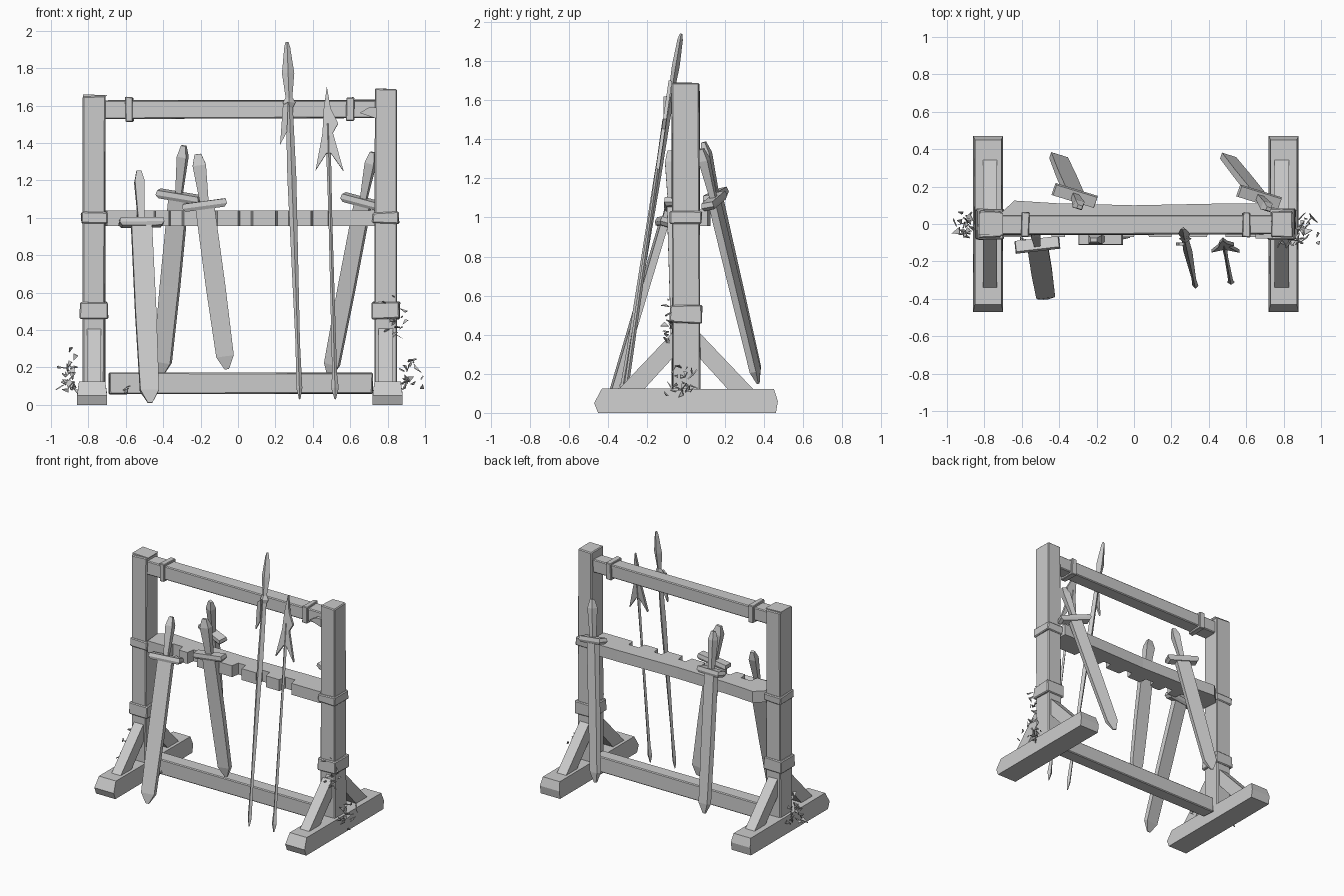
import bpy, bmesh, random
from mathutils import Vector, Matrix

if "Cube" in bpy.data.objects:
    bpy.data.objects.remove(bpy.data.objects["Cube"])

random.seed(4)


def finish(name, bm):
    bmesh.ops.recalc_face_normals(bm, faces=bm.faces)
    me = bpy.data.meshes.new(name)
    bm.to_mesh(me)
    bm.free()
    ob = bpy.data.objects.new(name, me)
    bpy.context.collection.objects.link(ob)
    return ob


def add_loft(bm, rings):
    """Bridge closed rings of points and cap both ends."""
    vs = [[bm.verts.new(p) for p in r] for r in rings]
    n = len(vs[0])
    for a, b in zip(vs, vs[1:]):
        for i in range(n):
            bm.faces.new((a[i], a[(i + 1) % n], b[(i + 1) % n], b[i]))
    bm.faces.new(vs[0])
    bm.faces.new(vs[-1])


def box(name, x0, x1, y0, y1, z0, z1, bevel=0.006, wobble=0.004):
    """Slightly uneven hand-cut timber."""
    bm = bmesh.new()
    add_loft(bm, [[(x, y, z) for x, y in ((x0, y0), (x1, y0), (x1, y1), (x0, y1))]
                  for z in (z0, z1)])
    for v in bm.verts:
        if v.co.z > 0.01:
            v.co += Vector([random.uniform(-wobble, wobble) for _ in range(3)])
    if bevel:
        bmesh.ops.bevel(bm, geom=bm.edges[:], offset=bevel, segments=1, affect='EDGES')
    return finish(name, bm)


def prism(name, pts, a, b, axis):
    """Extrude a 2D outline along x (pts = y,z), y (pts = x,z) or z (pts = x,y)."""
    bm = bmesh.new()
    put = {'X': lambda p, d: (d, p[0], p[1]), 'Y': lambda p, d: (p[0], d, p[1]),
           'Z': lambda p, d: (p[0], p[1], d)}[axis]
    add_loft(bm, [[put(p, d) for p in pts] for d in (a, b)])
    return finish(name, bm)


def frame(tip, top):
    """Local frame with z running from the tip to the top, x across the blade."""
    tip, top = Vector(tip), Vector(top)
    z = (top - tip).normalized()
    x = Vector((0, 1, 0)).cross(z).normalized()
    y = z.cross(x)
    m = Matrix((x, y, z)).transposed().to_4x4()
    m.translation = tip
    return m, (top - tip).length


def rod(name, m, rings, diamond=False):
    """Four-sided loft along local z; rings = (z, half width, half depth)."""
    bm = bmesh.new()
    quad = ((-1, 0), (0, -1), (1, 0), (0, 1)) if diamond else ((-1, -1), (1, -1), (1, 1), (-1, 1))
    add_loft(bm, [[(sx * w, sy * d, z) for sx, sy in quad] for z, w, d in rings])
    ob = finish(name, bm)
    ob.data.transform(m)
    return ob


def sword(name, tip, top, guard, width, roll=0.0, grip=0.026):
    m, length = frame(tip, top)
    m = m @ Matrix.Rotation(roll, 4, 'Z')
    g, w = guard * length, width / 2
    rod(name + "_blade", m, [(0, .012, .004), (.07, w * .9, .017), (g * .5, w, .018),
                             (g, w * .98, .02)])
    rod(name + "_guard", m, [(g - .018, .105, .026), (g, .12, .034), (g + .025, .115, .03)])
    rod(name + "_grip", m, [(g + .02, grip * .65, .015), (length - .06, grip, .024),
                            (length, grip * .5, .01)])


# Feet, posts, collars and braces for both sides
for side, s, top in (("left", -1, 1.65), ("right", 1, 1.69)):
    c = .78 * s + (.02 if s > 0 else 0)
    foot = prism(side + "_foot", [(-.45, 0), (.46, 0), (.47, .06), (.45, .122), (-.43, .125),
                                  (-.47, .05)], c - .08, c + .08, 'X')
    for v in foot.data.vertices:
        if v.co.z > .1:
            v.co.x = c + (v.co.x - c) * .88
    p = .77 * s + (.02 if s > 0 else 0)
    post = box(side + "_post", p - .058, p + .058, -.072, .07, .1, top)
    box(side + "_upper_collar", p - .07, p + .07, -.082, .08, .97, 1.03)
    box(side + "_lower_collar", p - .074, p + .074, -.084, .082, .46, .55)
    for face, d in (("front", -1), ("back", 1)):
        prism(f"{side}_{face}_brace", [(d * .06, .42), (d * .35, .115), (d * .22, .115),
                                       (d * .06, .29)], p - .038, p + .038, 'X')

# Cross beams and beam straps
box("top_beam", -.73, .75, -.058, .045, 1.53, 1.63)
box("bottom_beam", -.69, .72, -.05, .05, .06, .17)
for x in (-.58, .6):
    box("beam_strap", x - .02, x + .02, -.07, .062, 1.515, 1.645, .004)
prism("left_post_cap", [(-.83, 1.64), (-.72, 1.635), (-.70, 1.655), (-.83, 1.66)], -.06, .06, 'Y')
prism("corner_bracket", [(.65, 1.56), (.74, 1.53), (.74, 1.59), (.70, 1.59)], -.078, -.04, 'Y')

# Notched weapon shelf
outline = [(-.70, -.07)]
for a, b in ((-.54, -.44), (-.37, -.29), (-.2, -.11), (0, .08), (.2, .28), (.39, .49)):
    outline += [(a, -.07), (a + .01, -.01), (b - .01, -.01), (b, -.07)]
outline += [(.73, -.07), (.73, .11), (.5, .11), (0, .10), (-.4, .11), (-.64, .125), (-.71, .06)]
prism("notched_shelf", outline, .955, 1.04, 'Z')

# Swords leaning on both sides
sword("front_left_sword", (-.47, -.40, .01), (-.53, -.03, 1.25), .775, .112, .12)
sword("back_left_sword", (-.41, .37, .16), (-.29, .09, 1.385), .775, .105, -.3)
sword("front_middle_sword", (-.06, -.055, .19), (-.215, -.085, 1.34), .76, .105, 0, .036)
sword("back_right_sword", (.49, .37, .15), (.72, .08, 1.35), .775, .09, -.3)

# Long spear
m, n = frame((.33, -.34, .03), (.262, -.025, 1.94))
rod("long_spear_shaft", m, [(0, .004, .004), (.06, .016, .014), (.3, .012, .012),
                            (1.2, .024, .018), (n - .3, .018, .016)], True)
rod("long_spear_head", m, [(n - .37, .012, .01), (n - .33, .034, .024), (n - .3, .018, .014),
                           (n - .17, .033, .02), (n - .03, .016, .014), (n, .008, .006)], True)
prism("long_spear_tassel", [(.225, 1.39), (.262, 1.46), (.268, 1.62), (.24, 1.6)], -.115, -.1, 'Y')

# Barbed spear
m, n = frame((.52, -.32, .03), (.475, -.08, 1.70))
rod("barbed_spear_shaft", m, [(0, .004, .004), (.06, .02, .014), (.14, .013, .012),
                              (1.0, .01, .01), (n - .2, .014, .012)], True)
head = prism("barbed_spear_head", [(0, n), (.018, n - .12), (.055, n - .2), (.026, n - .25),
                                   (.078, n - .46), (.012, n - .36), (-.012, n - .36),
                                   (-.072, n - .45), (-.03, n - .25), (-.02, n - .12)],
             -.009, .009, 'Y')
head.data.transform(m)


# Scattered leaf shards around the feet
def shards(name, count, lo, hi, size):
    bm = bmesh.new()
    for _ in range(count):
        c = Vector([random.uniform(a, b) for a, b in zip(lo, hi)])
        pts = [c + Vector([random.uniform(-size, size) for _ in range(3)]) for _ in range(3)]
        nrm = (pts[1] - pts[0]).cross(pts[2] - pts[0]).normalized() * .003
        add_loft(bm, [[p - nrm for p in pts], [p + nrm for p in pts]])
    finish(name, bm)


shards("left_leaves", 20, (-.965, -.07, .06), (-.86, .06, .2), .026)
shards("left_high_leaves", 4, (-.9, -.04, .2), (-.86, .03, .29), .022)
shards("right_leaves", 20, (.87, -.09, .1), (.97, .04, .22), .026)
shards("right_high_leaves", 12, (.78, -.11, .36), (.9, -.08, .6), .024)
shards("inner_leaves", 4, (-.62, -.08, .03), (-.55, -.06, .1), .02)
